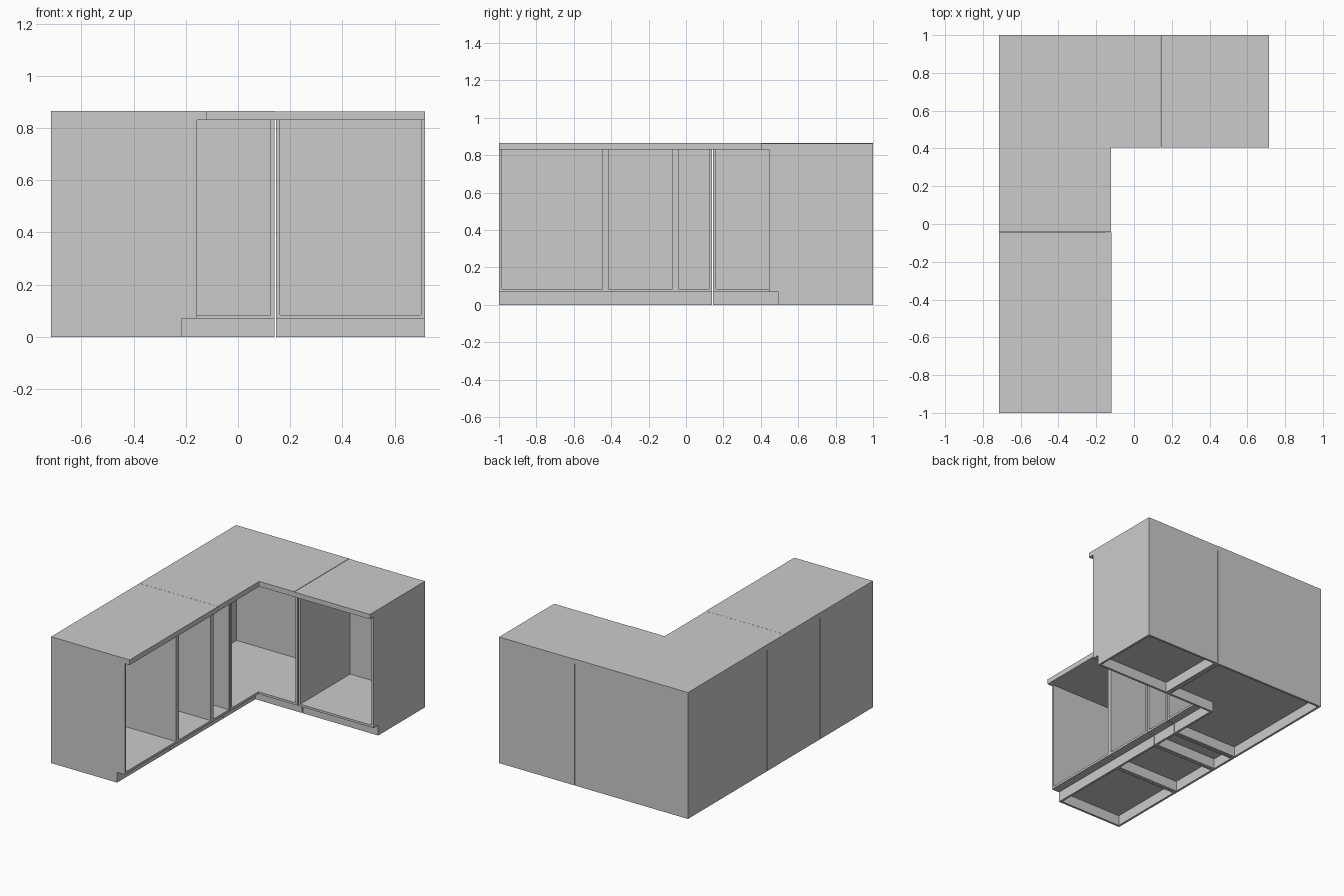
import bpy, bmesh
from mathutils import Vector

if "Cube" in bpy.data.objects:
    bpy.data.objects.remove(bpy.data.objects["Cube"])

T = 0.015                 # board thickness
KICK, TOP, H = 0.07, 0.83, 0.865


def prism(name, profile, to3d, depth):
    """Closed 2D profile placed in space and extruded along a vector."""
    bm = bmesh.new()
    face = bm.faces.new([bm.verts.new(to3d(a, b)) for a, b in profile])
    ext = bmesh.ops.extrude_face_region(bm, geom=[face])
    verts = [g for g in ext["geom"] if isinstance(g, bmesh.types.BMVert)]
    bmesh.ops.translate(bm, verts=verts, vec=Vector(depth))
    bmesh.ops.recalc_face_normals(bm, faces=bm.faces)
    mesh = bpy.data.meshes.new(name)
    bm.to_mesh(mesh)
    bm.free()
    obj = bpy.data.objects.new(name, mesh)
    bpy.context.collection.objects.link(obj)
    return obj


def slab(name, outline, z0, z1):
    return prism(name, outline, lambda x, y: (x, y, z0), (0, 0, z1 - z0))


def box(name, x0, x1, y0, y1, z0, z1):
    return slab(name, [(x0, y0), (x1, y0), (x1, y1), (x0, y1)], z0, z1)


def side_profile(back, front, kick):
    """Side board outline with the toe notch cut out."""
    return [(back, 0), (kick, 0), (kick, KICK), (front, KICK), (front, TOP), (back, TOP)]


XB, XF, XK = -0.715, -0.157, -0.215     # left run: back, front, toe kick
YB, YF, YK = 1.0, 0.445, 0.495          # rear run: back, front, toe kick


def left_side(name, y):
    prism(name, side_profile(XB, XF, XK), lambda x, z: (x, y, z), (0, T, 0))


def rear_side(name, x):
    prism(name, side_profile(YB, YF, YK), lambda y, z: (x, y, z), (T, 0, 0))


# Straight cabinets of the left run
for label, y0, y1 in [("wide", -1.0, -0.431), ("medium", -0.43, -0.056),
                      ("narrow", -0.055, 0.14)]:
    left_side(label + "_cabinet_side_a", y0)
    left_side(label + "_cabinet_side_b", y1 - T)
    a, b = y0 + T, y1 - T
    box(label + "_cabinet_back", XB, XB + T, a, b, 0, TOP)
    box(label + "_cabinet_bottom", XB + T, XF, a, b, KICK, KICK + T)
    box(label + "_cabinet_toe_kick", XK - T, XK, a, b, 0, KICK)

# Straight cabinet of the rear run
rear_side("right_cabinet_side_a", 0.145)
rear_side("right_cabinet_side_b", 0.715 - T)
a, b = 0.145 + T, 0.715 - T
box("right_cabinet_back", a, b, YB - T, YB, 0, TOP)
box("right_cabinet_bottom", a, b, YF, YB - T, KICK, KICK + T)
box("right_cabinet_toe_kick", a, b, YK, YK + T, 0, KICK)

# Corner cabinet with L-shaped floor and toe kick
CY, CX = 0.145, 0.139
left_side("corner_cabinet_side_a", CY)
rear_side("corner_cabinet_side_b", CX - T)
a, b = CY + T, CX - T
box("corner_cabinet_left_back", XB, XB + T, a, YB, 0, TOP)
box("corner_cabinet_rear_back", XB + T, b, YB - T, YB, 0, TOP)
slab("corner_cabinet_bottom", [(XB + T, a), (XF, a), (XF, YF), (b, YF),
                               (b, YB - T), (XB + T, YB - T)], KICK, KICK + T)
slab("corner_cabinet_toe_kick", [(XK - T, a), (XK, a), (XK, YK), (b, YK),
                                 (b, YK + T), (XK - T, YK + T)], 0, KICK)

# Countertops
box("left_countertop", XB, -0.12, -1.0, -0.044, TOP, H)
slab("corner_countertop", [(XB, -0.043), (-0.123, -0.043), (-0.123, 0.405),
                           (0.141, 0.405), (0.141, YB), (XB, YB)], TOP, H)
box("right_countertop", 0.142, 0.715, 0.405, YB, TOP, 0.863)
